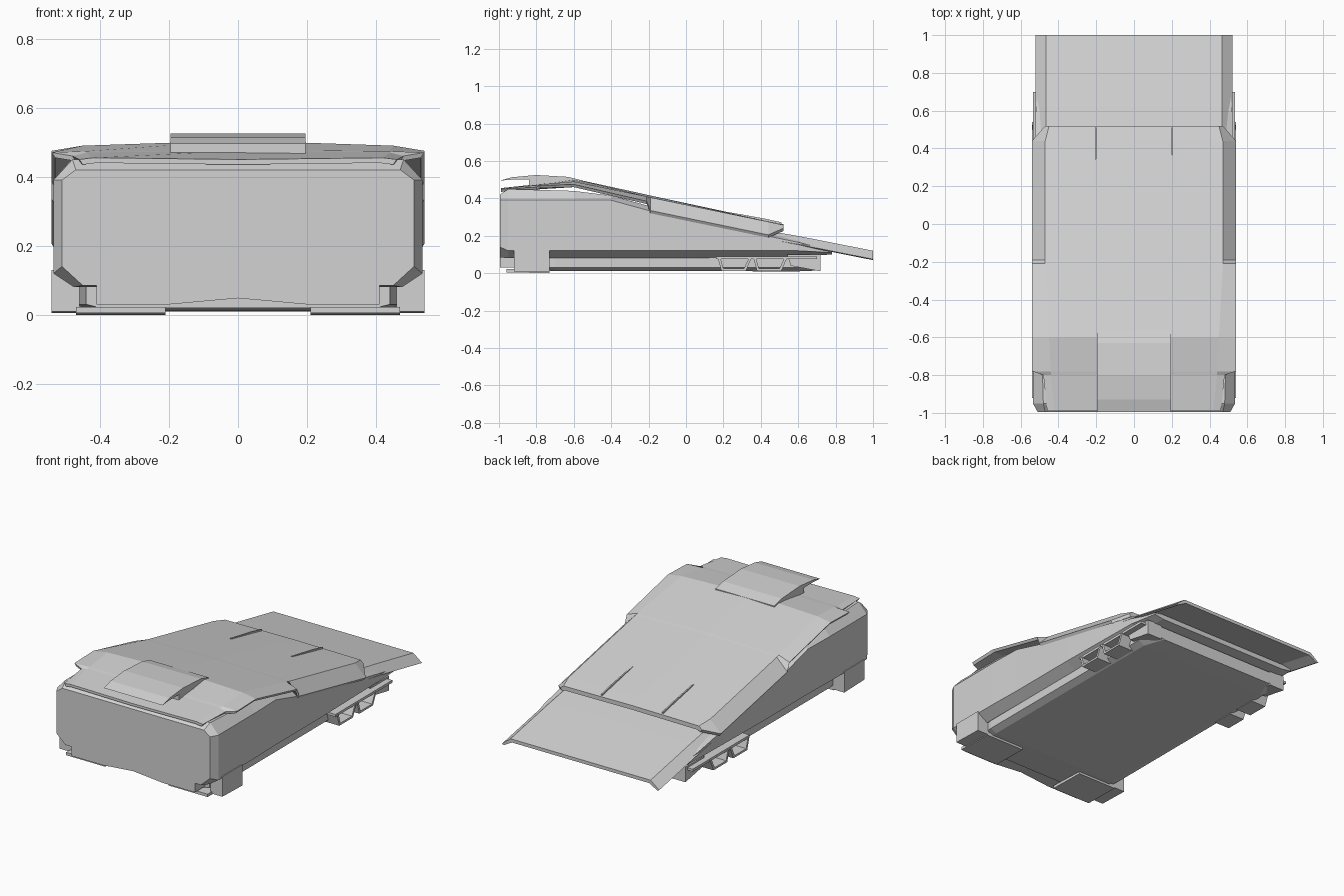
import bpy, bmesh

cube = bpy.data.objects.get("Cube")
if cube:
    bpy.data.objects.remove(cube, do_unlink=True)

paint = bpy.data.materials.new("light_grey")
paint.use_nodes = True
GREY = (0.65, 0.65, 0.65, 1)
paint.diffuse_color = GREY
paint.node_tree.nodes["Principled BSDF"].inputs["Base Color"].default_value = GREY


def finish(name, bm):
    bmesh.ops.remove_doubles(bm, verts=bm.verts, dist=0.0005)
    bmesh.ops.recalc_face_normals(bm, faces=bm.faces)
    mesh = bpy.data.meshes.new(name)
    bm.to_mesh(mesh)
    bm.free()
    mesh.materials.append(paint)
    obj = bpy.data.objects.new(name, mesh)
    bpy.context.collection.objects.link(obj)


def skin(name, rings):
    """Join rings of points with faces and cap both ends."""
    bm = bmesh.new()
    rings = [[bm.verts.new(p) for p in ring] for ring in rings]
    count = len(rings[0])
    for a, b in zip(rings, rings[1:]):
        for i in range(count):
            j = (i + 1) % count
            bm.faces.new((a[i], a[j], b[j], b[i]))
    bm.faces.new(rings[0])
    bm.faces.new(rings[-1])
    finish(name, bm)


def loft(name, stations):
    """Skin half sections (y, [(x, z) from top centre to bottom centre]) on both sides."""
    rings = []
    for y, half in stations:
        ring = half + [(-x, z) for x, z in reversed(half) if x > 0]
        rings.append([(x, y, z) for x, z in ring])
    skin(name, rings)


def side_prism(name, x0, x1, profile):
    """Extrude a (y, z) profile from x0 to x1."""
    skin(name, [[(x, y, z) for y, z in profile] for x in (x0, x1)])


def pair(name, x0, x1, profile):
    for side, s in (("left", 1), ("right", -1)):
        side_prism(f"{side}_{name}", s * x0, s * x1, profile)


# Wedge hull with a bevelled nose and chamfered sills
def hull_section(top, inner, shoulder, wide, sill, floor):
    return [(0, top), (inner, top), (wide, shoulder), (wide, sill),
            (wide - 0.06, floor), (0, floor)]


loft("hull", [
    (-0.995, hull_section(0.42, 0.47, 0.39, 0.51, 0.14, 0.085)),
    (-0.95, hull_section(0.45, 0.48, 0.39, 0.535, 0.12, 0.08)),
    (-0.6, hull_section(0.44, 0.49, 0.39, 0.535, 0.12, 0.08)),
    (-0.4, hull_section(0.415, 0.48, 0.39, 0.53, 0.12, 0.08)),
    (-0.2, hull_section(0.36, 0.47, 0.335, 0.53, 0.12, 0.08)),
    (0.04, hull_section(0.31, 0.47, 0.28, 0.53, 0.12, 0.08)),
    (0.6, hull_section(0.18, 0.47, 0.165, 0.52, 0.12, 0.09)),
    (0.78, hull_section(0.13, 0.45, 0.12, 0.50, 0.11, 0.10)),
])


# Thin roof panel: full width in front, folded-down flanges behind
def roof_section(mid, edge, outer, inner=0.47, wide=0.54, thick=0.025):
    return [(0, mid), (inner, edge), (wide, outer), (wide - 0.01, outer - 0.015),
            (inner - 0.01, edge - thick), (0, mid - thick)]


loft("roof_panel", [
    (-0.99, roof_section(0.45, 0.455, 0.45, 0.42, 0.46, 0.015)),
    (-0.80, roof_section(0.475, 0.47, 0.46, 0.44, 0.48)),
    (-0.78, roof_section(0.478, 0.474, 0.47, 0.44, 0.54)),
    (-0.6, roof_section(0.505, 0.49, 0.475, 0.45, 0.54)),
    (-0.21, roof_section(0.42, 0.41, 0.385)),
    (-0.19, roof_section(0.415, 0.405, 0.335)),
    (0.44, roof_section(0.28, 0.275, 0.205)),
    (0.52, roof_section(0.262, 0.258, 0.24, 0.45, 0.47)),
])

# Scoop: a level plate overhanging the nose, on a solid rear part
side_prism("scoop_plate", -0.195, 0.195,
           [(-0.995, 0.495), (-0.93, 0.513), (-0.8, 0.525), (-0.63, 0.515),
            (-0.56, 0.497), (-0.56, 0.48), (-0.8, 0.5), (-0.93, 0.5)])
side_prism("scoop_base", -0.195, 0.195,
           [(-0.84, 0.46), (-0.84, 0.505), (-0.6, 0.5), (-0.6, 0.46)])

# Slim ridges near the rear of the roof
pair("roof_ridge", 0.198, 0.206,
     [(0.22, 0.328), (0.42, 0.292), (0.51, 0.272), (0.51, 0.25), (0.22, 0.31)])


# Sloping tail plate with folded edges
def tail_section(z):
    return [(0, z), (0.465, z), (0.522, z - 0.045), (0.51, z - 0.05),
            (0.455, z - 0.02), (0, z - 0.02)]


loft("tail_plate", [(0.45, tail_section(0.225)), (0.62, tail_section(0.195)),
                    (0.985, tail_section(0.123)), (1.0, tail_section(0.12))])

# Undertray, and a nose skirt arched at its centre
loft("undertray", [
    (y, [(0, 0.09), (w, 0.09), (w, 0.03), (w - 0.04, z), (0, z)])
    for y, w, z in ((-0.9, 0.44, 0.02), (-0.7, 0.47, 0.012), (0.6, 0.47, 0.01), (0.72, 0.42, 0.015))
])
loft("nose_skirt", [
    (y, [(0, 0.12), (0.41, 0.12), (0.41, 0.03), (0.2, 0.03), (0, 0.048)])
    for y in (-0.995, -0.9)
])

# Front feet, with flat plates reaching inward
pair("front_foot", 0.46, 0.54, [(-0.92, 0.01), (-0.92, 0.13), (-0.73, 0.13), (-0.73, 0.005)])
pair("front_foot_plate", 0.21, 0.47, [(-0.96, 0.005), (-0.96, 0.022), (-0.73, 0.022), (-0.73, 0)])

# Open bracket feet at the rear, under a thin shelf
pair("rear_foot_shelf", 0.44, 0.535, [(0.16, 0.075), (0.16, 0.09), (0.7, 0.09), (0.7, 0.075)])
for label, y in (("forward", 0.17), ("aft", 0.36)):
    pair(f"{label}_rear_foot", 0.44, 0.54,
         [(y, 0.08), (y + 0.02, 0.012), (y + 0.15, 0.012), (y + 0.18, 0.08),
          (y + 0.165, 0.08), (y + 0.14, 0.024), (y + 0.03, 0.024), (y + 0.015, 0.08)])
pair("rear_bracket", 0.40, 0.50, [(0.54, 0.1), (0.56, 0.04), (0.72, 0.01), (0.72, 0.1)])
